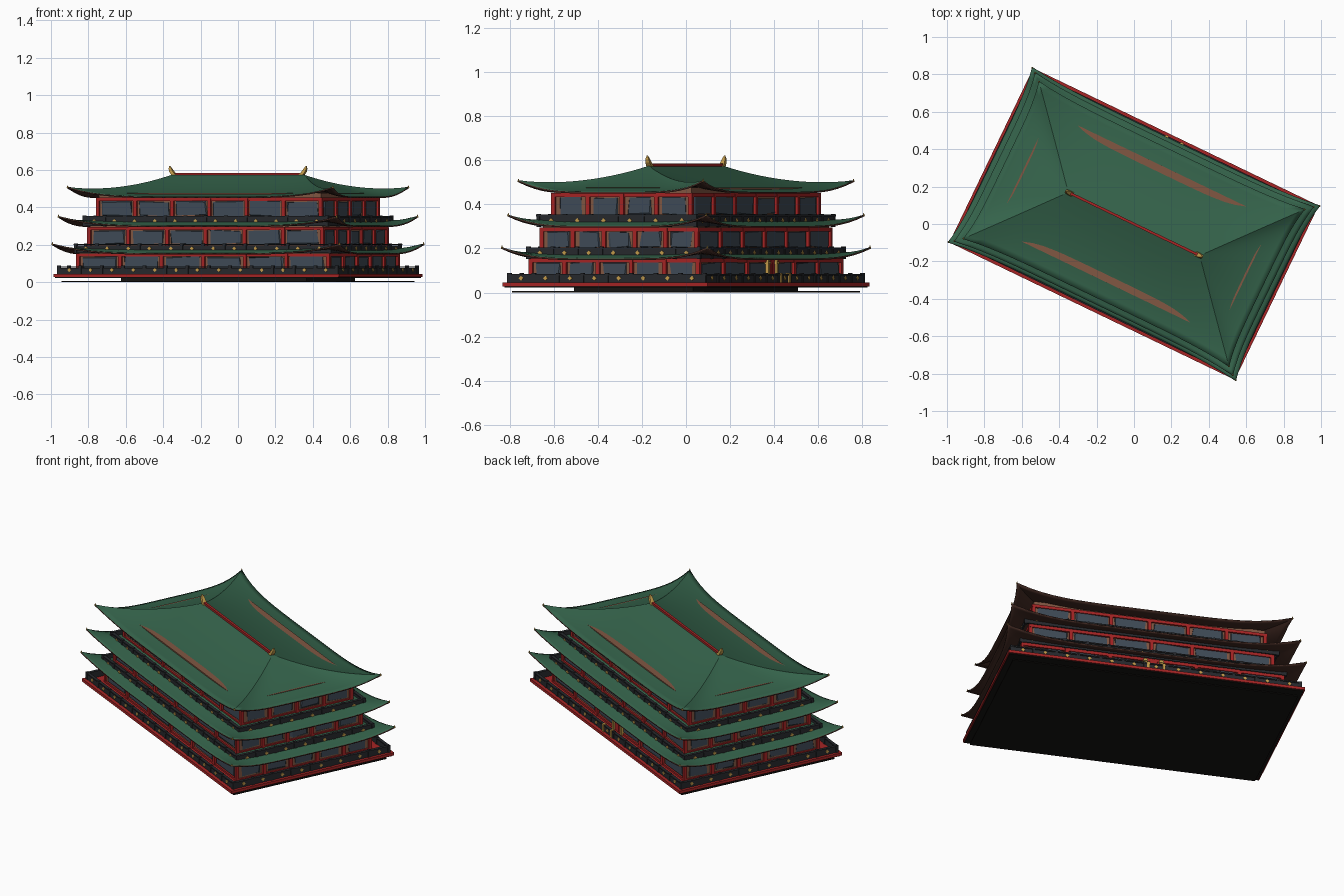
import bpy, bmesh, math, random
from mathutils import Matrix, Vector

if "Cube" in bpy.data.objects:
    bpy.data.objects.remove(bpy.data.objects["Cube"])

random.seed(4)
ROT = Matrix.Rotation(math.radians(-25.7), 4, 'Z')


def mat(name, r, g, b):
    m = bpy.data.materials.new(name)
    m.diffuse_color = (r, g, b, 1)
    m.use_nodes = True
    m.node_tree.nodes["Principled BSDF"].inputs["Base Color"].default_value = m.diffuse_color
    return m


GREEN = mat("roof_green", .035, .125, .07)
UNDER = mat("dark_brown", .06, .025, .018)
RED = mat("red_paint", .38, .018, .018)
BROWN = mat("wall_brown", .22, .095, .055)
GLASS = mat("window_slate", .05, .07, .095)
DARK = mat("dark_grey", .02, .022, .026)
BLACK = mat("base_black", .008, .007, .006)
GOLD = mat("gold", .55, .33, .07)


def finish(bm, name, *mats):
    """Turn the bmesh into an object, swung to the building's heading."""
    bm.transform(ROT)
    me = bpy.data.meshes.new(name)
    bm.to_mesh(me)
    bm.free()
    ob = bpy.data.objects.new(name, me)
    bpy.context.collection.objects.link(ob)
    for m in mats:
        me.materials.append(m)
    return ob


def box(bm, c, s, turn=None):
    m = Matrix.Translation(c) @ (turn or Matrix()) @ Matrix.Diagonal((*s, 1))
    return bmesh.ops.create_cube(bm, size=1, matrix=m)['verts']


def slab(name, a, b, z0, z1, m):
    bm = bmesh.new()
    box(bm, (0, 0, (z0 + z1) / 2), (2 * a, 2 * b, z1 - z0))
    return finish(bm, name, m)


def sides(a, b):
    """Yield frame (x along, y outward), half length, is_long for the four sides."""
    for k, (d, l) in enumerate(((b, a), (a, b), (b, a), (a, b))):
        f = Matrix.Rotation(k * math.pi / 2, 4, 'Z')
        yield f @ Matrix.Translation((0, d, 0)), l, k % 2 == 0, f


def frame_band(name, a, b, z0, z1, th, m):
    """Rectangular band running round all four sides."""
    bm = bmesh.new()
    for f, l, _, r in sides(a, b):
        box(bm, f @ Vector((0, 0, (z0 + z1) / 2)), (2 * l + th, th, z1 - z0), r)
    return finish(bm, name, m)


def roof(name, A, B, a, b, ze, h, p, lift, bow=.024, n=24, m=8):
    """Concave hipped surface with swept up corners."""
    bm = bmesh.new()
    for k in range(4):
        D, L, d, l = (B, A, b, a) if k % 2 == 0 else (A, B, a, b)
        f = Matrix.Rotation(k * math.pi / 2, 4, 'Z')
        rows = []
        for j in range(m + 1):
            t = j / m
            row = []
            for i in range(n + 1):
                s = 2 * i / n - 1
                c = abs(s) ** 5 * (1 - t) ** 2
                row.append(bm.verts.new(f @ Vector((
                    s * (L + (l - L) * t + bow * c), D + (d - D) * t + bow * c,
                    ze + h * t ** p + lift * c))))
            rows.append(row)
        for j in range(m):
            for i in range(n):
                bm.faces.new((rows[j][i + 1], rows[j][i], rows[j + 1][i], rows[j + 1][i + 1]))
    bmesh.ops.remove_doubles(bm, verts=bm.verts, dist=1e-5)
    bmesh.ops.dissolve_degenerate(bm, edges=bm.edges, dist=1e-5)
    for fc in bm.faces:
        fc.normal_update()
        if fc.normal.z < 0:
            fc.normal_flip()
    ob = finish(bm, name, GREEN, UNDER)
    sol = ob.modifiers.new("thickness", 'SOLIDIFY')
    sol.thickness, sol.offset = .008, -1
    sol.material_offset = sol.material_offset_rim = 1
    bpy.context.view_layer.objects.active = ob
    ob.select_set(True)
    bpy.ops.object.shade_smooth_by_angle(angle=math.radians(25))
    ob.select_set(False)


def storey(tag, a, b, z0, z1, top, nl, ns):
    """Wall block with windows, columns and beams."""
    slab(tag + "_wall", a, b, z0, top, BROWN)
    win, col = bmesh.new(), bmesh.new()
    for f, l, is_long, r in sides(a, b):
        n = nl if is_long else ns
        bay = 2 * l / n
        w = bay * (.78 if is_long else .64)
        for i in range(n):
            x = -l + (i + .5) * bay
            box(col, f @ Vector((x - bay / 2, .003, (z0 + z1) / 2)), (.02, .02, z1 - z0), r)
            vs = box(win, f @ Vector((x, .003, z0 + (z1 - z0) * .52)), (w, .006, (z1 - z0) * .66), r)
            for j in range(0, 8):  # slightly uneven panes
                vs[j].co += r @ Vector((random.uniform(-.008, .008), 0, random.uniform(-.006, .006)))
    finish(win, tag + "_windows", GLASS)
    finish(col, tag + "_columns", RED)
    frame_band(tag + "_top_beam", a, b, z1 - .014, z1 + .004, .022, RED)
    frame_band(tag + "_sill", a, b, z0, z0 + .01, .02, RED)


def fence(tag, a, b, z0, z1):
    """Dark parapet with posts and gold diamonds."""
    frame_band(tag + "_panel", a, b, z0, z1 - .008, .010, DARK)
    frame_band(tag + "_rail", a, b, z1 - .007, z1, .018, DARK)
    post, gem = bmesh.new(), bmesh.new()
    for f, l, is_long, r in sides(a, b):
        n = round(2 * l / .125)
        for i in range(n):
            x = -l + 2 * l * i / n
            box(post, f @ Vector((x, 0, (z0 + z1) / 2)), (.016, .016, z1 - z0 + .006), r)
            box(gem, f @ Vector((x + l / n, .006, (z0 + z1) / 2)), (.016, .005, .016),
                r @ Matrix.Rotation(math.pi / 4, 4, 'Y'))
    finish(post, tag + "_posts", DARK)
    finish(gem, tag + "_diamonds", GOLD)


# Base
slab("base_plate", .815, .485, 0, .006, BLACK)
slab("base_core", .55, .3, .004, .027, BLACK)
slab("terrace_underside", .84, .51, .023, .029, BLACK)
slab("terrace", .847, .517, .028, .045, RED)

# Storeys
storey("lower", .74, .42, .045, .15, .16, 6, 5)
storey("middle", .69, .389, .185, .292, .305, 6, 5)
storey("upper", .66, .345, .335, .448, .476, 6, 4)

# Parapets
fence("terrace_fence", .825, .492, .045, .085)
fence("middle_fence", .755, .43, .155, .205)
fence("upper_fence", .72, .395, .30, .353)

# Roofs
roof("lower_eave", .83, .495, .69, .389, .155, .035, 1.2, .052)
roof("middle_eave", .803, .476, .66, .345, .302, .038, 1.2, .052)
roof("top_roof", .765, .443, .39, .0, .457, .118, 1.55, .053, m=14)

# Ridge and finials
bm = bmesh.new()
box(bm, (0, 0, .577), (.78, .014, .016))
finish(bm, "ridge", RED)
bm = bmesh.new()
for sx in (-1, 1):
    pts = [(.375, .572, .013), (.392, .59, .011), (.400, .606, .008), (.405, .622, .002)]
    rings = [[bm.verts.new((sx * (x + w * dx), w * dy, z)) for dx, dy in
              ((-1, -1), (1, -1), (1, 1), (-1, 1))] for x, z, w in pts]
    for p, q in zip(rings, rings[1:]):
        for i in range(4):
            bm.faces.new((p[i], p[(i + 1) % 4], q[(i + 1) % 4], q[i]))
    bm.faces.new(rings[-1])
bmesh.ops.recalc_face_normals(bm, faces=bm.faces)
finish(bm, "ridge_finials", GOLD)

# Gold tips on the eave corners
bm = bmesh.new()
for a, b, z in ((.852, .517, .207), (.825, .498, .354), (.787, .465, .510)):
    for sx in (-1, 1):
        for sy in (-1, 1):
            bmesh.ops.create_cone(bm, segments=6, radius1=.006, radius2=.001, depth=.014,
                                  matrix=Matrix.Translation((sx * a, sy * b, z)))
finish(bm, "eave_tips", GOLD)

# Doorway with gold posts on the back
bm = bmesh.new()
for x in (-.045, .045):
    box(bm, (x, .432, .095), (.016, .016, .105))
    box(bm, (x, .432, .135), (.026, .024, .012))
    box(bm, (x, .494, .066), (.016, .02, .046))
finish(bm, "door_posts", GOLD)
bm = bmesh.new()
box(bm, (0, .424, .092), (.075, .012, .09))
finish(bm, "door", RED)
